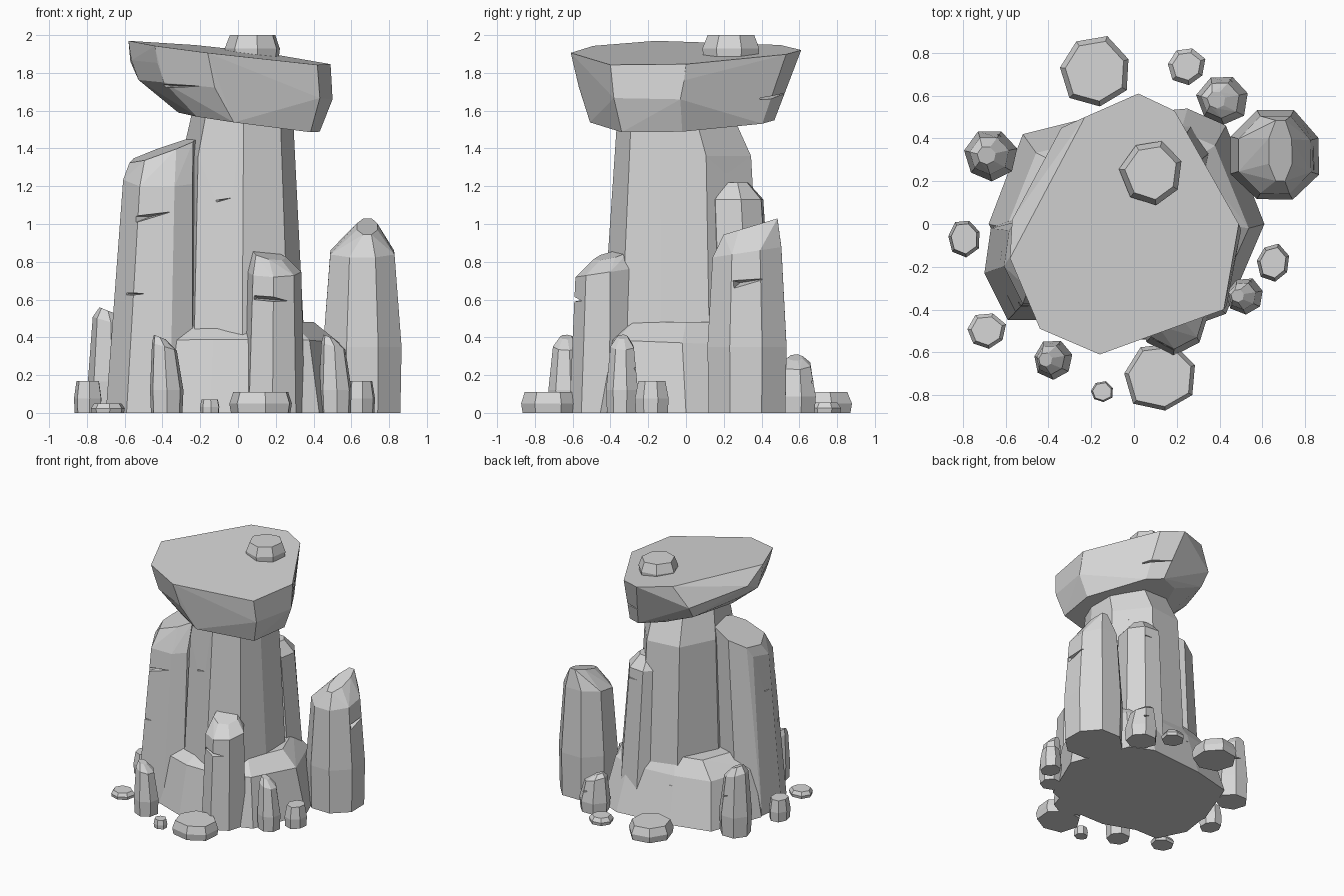
import bpy, bmesh, math, random
from mathutils import Matrix, Vector

if "Cube" in bpy.data.objects:
    bpy.data.objects.remove(bpy.data.objects["Cube"], do_unlink=True)

random.seed(4)
stone = bpy.data.materials.new("grey_stone")
stone.use_nodes = True
stone.diffuse_color = (0.67, 0.67, 0.67, 1)
stone.node_tree.nodes["Principled BSDF"].inputs["Base Color"].default_value = stone.diffuse_color


def hull(name, points):
    """Faceted solid around a set of points."""
    bm = bmesh.new()
    for p in points:
        bm.verts.new(p)
    bmesh.ops.convex_hull(bm, input=bm.verts[:])
    bmesh.ops.delete(bm, geom=[v for v in bm.verts if not v.link_faces], context="VERTS")
    bmesh.ops.dissolve_limit(bm, angle_limit=0.07, verts=bm.verts[:], edges=bm.edges[:])
    bmesh.ops.recalc_face_normals(bm, faces=bm.faces[:])
    mesh = bpy.data.meshes.new(name)
    bm.to_mesh(mesh)
    bm.free()
    mesh.materials.append(stone)
    obj = bpy.data.objects.new(name, mesh)
    bpy.context.collection.objects.link(obj)
    return obj


def layer(z, s=1, dx=0, dy=0, tx=0, ty=0, sy=None):
    """One cross-section: height, scale, shift and tilt of its plane."""
    return z, s, sy or s, dx, dy, tx, ty


def rock(name, centre, outline, layers, bulge=()):
    """Hull over scaled, shifted and tilted copies of an outline, plus bulging corners."""
    points = list(bulge)
    for z, sx, sy, dx, dy, tx, ty in layers:
        for px, py in outline:
            x, y = px * sx + dx, py * sy + dy
            points.append((centre[0] + x, centre[1] + y, z + x * tx + y * ty))
    return hull(name, points)


def ngon(sides, rx, ry, turn=0, rough=0.06):
    """Slightly uneven polygon."""
    out = []
    for i in range(sides):
        a = math.radians(turn) + math.tau * i / sides
        r = 1 + random.uniform(-rough, rough)
        out.append((rx * r * math.cos(a), ry * r * math.sin(a)))
    return out


def crack(target, place, facing, width, height, depth, roll=0):
    """Cut a thin pointed wedge; facing is the outward heading in degrees."""
    w, h = width * 0.8, height * 0.8
    cutter = hull("crack_cutter", [(-w, 0.1, 0), (w, 0.1, h), (w, 0.1, -h), (w / 3, -depth, 0)])
    cutter.hide_render = True
    cutter.matrix_world = (Matrix.Translation(Vector(place))
                           @ Matrix.Rotation(math.radians(facing - 90), 4, "Z")
                           @ Matrix.Rotation(math.radians(roll), 4, "Y"))
    mod = target.modifiers.new("crack", "BOOLEAN")
    mod.operation, mod.solver, mod.object = "DIFFERENCE", "EXACT", cutter
    bpy.context.view_layer.update()
    cut = bpy.data.meshes.new_from_object(target.evaluated_get(bpy.context.evaluated_depsgraph_get()))
    target.modifiers.clear()
    target.data = cut
    bpy.data.objects.remove(cutter, do_unlink=True)


# Tilted slab on top
slab_outline = [(0.02, 0.61), (0.19, 0.53), (0.49, 0), (0.42, -0.4), (-0.16, -0.61),
                (-0.44, -0.49), (-0.58, -0.16), (-0.23, 0.5)]
slab = rock("cap_slab", (0, 0), slab_outline, [
    layer(1.905, tx=-0.12, ty=0.03),
    layer(1.81, 0.99, 0.01, -0.01, tx=-0.1, sy=0.94),
    layer(1.71, 0.96, 0.03, -0.03, tx=-0.1, sy=0.88),
    layer(1.55, 0.7, 0.09, -0.02, tx=-0.14, ty=0.03, sy=0.8)],
    bulge=[(-0.34, 0.45, 1.78), (-0.57, 0.02, 1.86), (-0.33, 0.38, 1.68), (-0.5, 0, 1.75)])
crack(slab, (-0.26, -0.54, 1.73), 250, 0.44, 0.05, 0.1)
crack(slab, (0.15, 0.52, 1.68), 75, 0.4, 0.06, 0.12, 8)

# Broad foot under the pillar
foot_outline = [(-0.68, 0), (-0.52, 0.42), (-0.2, 0.5), (0.25, 0.54), (0.43, 0.46),
                (0.61, 0), (0.43, -0.42), (0.1, -0.54), (-0.15, -0.54), (-0.45, -0.43)]
foot = rock("base_block", (0, 0), foot_outline, [
    layer(0), layer(0.37, 0.88, dy=-0.02, ty=-0.04, sy=0.84), layer(0.48, 0.66)])
crack(foot, (-0.25, 0.47, 0.28), 105, 0.3, 0.04, 0.08)

# Central pillar
pillar_outline = [(0.35, -0.13), (0.34, 0.13), (0.12, 0.42), (-0.2, 0.38),
                  (-0.36, 0.05), (-0.26, -0.38), (0, -0.47), (0.26, -0.36)]
pillar = rock("pillar", (0.02, 0), pillar_outline, [
    layer(0), layer(1.36, 0.85, -0.01, sy=0.82), layer(1.62, 0.74, 0.01, -0.05, sy=0.66)])
crack(pillar, (-0.03, -0.4, 1.14), 262, 0.26, 0.04, 0.06, 12)
crack(pillar, (0.2, 0.33, 1.27), 62, 0.3, 0.06, 0.1)

# Tall column leaning on the left of the pillar
buttress_outline = [(0.25, -0.02), (0.2, 0.15), (-0.06, 0.23), (-0.23, 0.15),
                    (-0.26, -0.06), (-0.15, -0.28), (0.08, -0.28), (0.2, -0.2)]
buttress = rock("side_column", (-0.44, -0.17), buttress_outline, [
    layer(0), layer(1.24, 0.8, 0.04, 0.02, ty=0.2),
    layer(1.37, 0.73, 0.055, 0.07, tx=0.36, ty=0.1)])
crack(buttress, (-0.38, -0.41, 1.06), 262, 0.36, 0.05, 0.09, 12)
crack(buttress, (-0.52, -0.41, 0.63), 245, 0.26, 0.03, 0.07)
crack(buttress, (-0.65, -0.2, 0.96), 190, 0.2, 0.04, 0.06)

# Column behind the pillar
back_column = rock("back_column", (0.19, 0.32), ngon(7, 0.19, 0.18, 10), [
    layer(0), layer(1.13, 0.8, -0.03, -0.055, sy=0.88), layer(1.22, 0.42, -0.04, -0.06)])
crack(back_column, (0.16, 0.42, 1.05), 95, 0.2, 0.03, 0.05)

# Short column at the front
front_column = rock("front_column", (0.185, -0.445), ngon(7, 0.165, 0.18, 12), [
    layer(0), layer(0.74, 0.87, 0.005, 0.01, ty=0.15),
    layer(0.82, 0.55, -0.02, 0.05, tx=-0.2, ty=0.25)])
crack(front_column, (0.2, -0.58, 0.6), 285, 0.26, 0.06, 0.12, -6)

# Free-standing spire
spire = rock("spire", (0.66, 0.32), ngon(8, 0.222, 0.225, 22, 0.03), [
    layer(0, 0.97), layer(0.35, 1), layer(0.85, 0.82, sy=0.87, ty=0.15),
    layer(0.98, 0.26, 0.025, 0.02, ty=0.3, sy=0.68)])
crack(spire, (0.83, 0.36, 0.7), 10, 0.24, 0.07, 0.07, 10)

# Small pointed crystals: centre, radius, height, lean of the tip
for name, centre, r, height, lean in [
        ("front_crystal", (-0.38, -0.635), 0.092, 0.4, -0.035),
        ("right_crystal", (0.52, -0.335), 0.088, 0.4, -0.035),
        ("left_crystal", (-0.67, 0.32), 0.122, 0.55, -0.02),
        ("back_crystal", (0.415, 0.58), 0.122, 0.29, -0.03)]:
    crystal = rock(name, centre, ngon(7, r, r, 15), [
        layer(0, 0.94), layer(height * 0.3), layer(height * 0.87, 0.74, lean / 3, tx=-0.3),
        layer(height * 0.97, 0.35, lean, tx=-0.4)])
    crack(crystal, (centre[0], centre[1] + r * 0.9, height * 0.6), 80, r, 0.03, r * 0.5, 15)

# Loose stones: centre, radii, floor, height, top scale
for name, centre, radii, floor, height, top in [
        ("front_stone", (0.125, -0.715), (0.175, 0.165), 0, 0.11, 0.88),
        ("back_stone", (-0.18, 0.715), (0.17, 0.17), 0, 0.11, 0.85),
        ("back_pebble", (0.245, 0.74), (0.09, 0.09), 0, 0.055, 0.75),
        ("left_stone", (-0.795, -0.065), (0.078, 0.088), 0, 0.17, 0.82),
        ("right_stone", (0.65, -0.18), (0.078, 0.088), 0, 0.17, 0.8),
        ("front_left_pebble", (-0.69, -0.5), (0.092, 0.085), 0, 0.05, 0.8),
        ("front_pebble", (-0.15, -0.785), (0.055, 0.05), 0, 0.07, 0.85),
        ("cap_stone", (0.085, 0.24), (0.148, 0.16), 1.87, 0.13, 0.82)]:
    rock(name, centre, ngon(7, *radii, 20), [
        layer(floor, 0.95), layer(floor + height * 0.45), layer(floor + height, top)])
